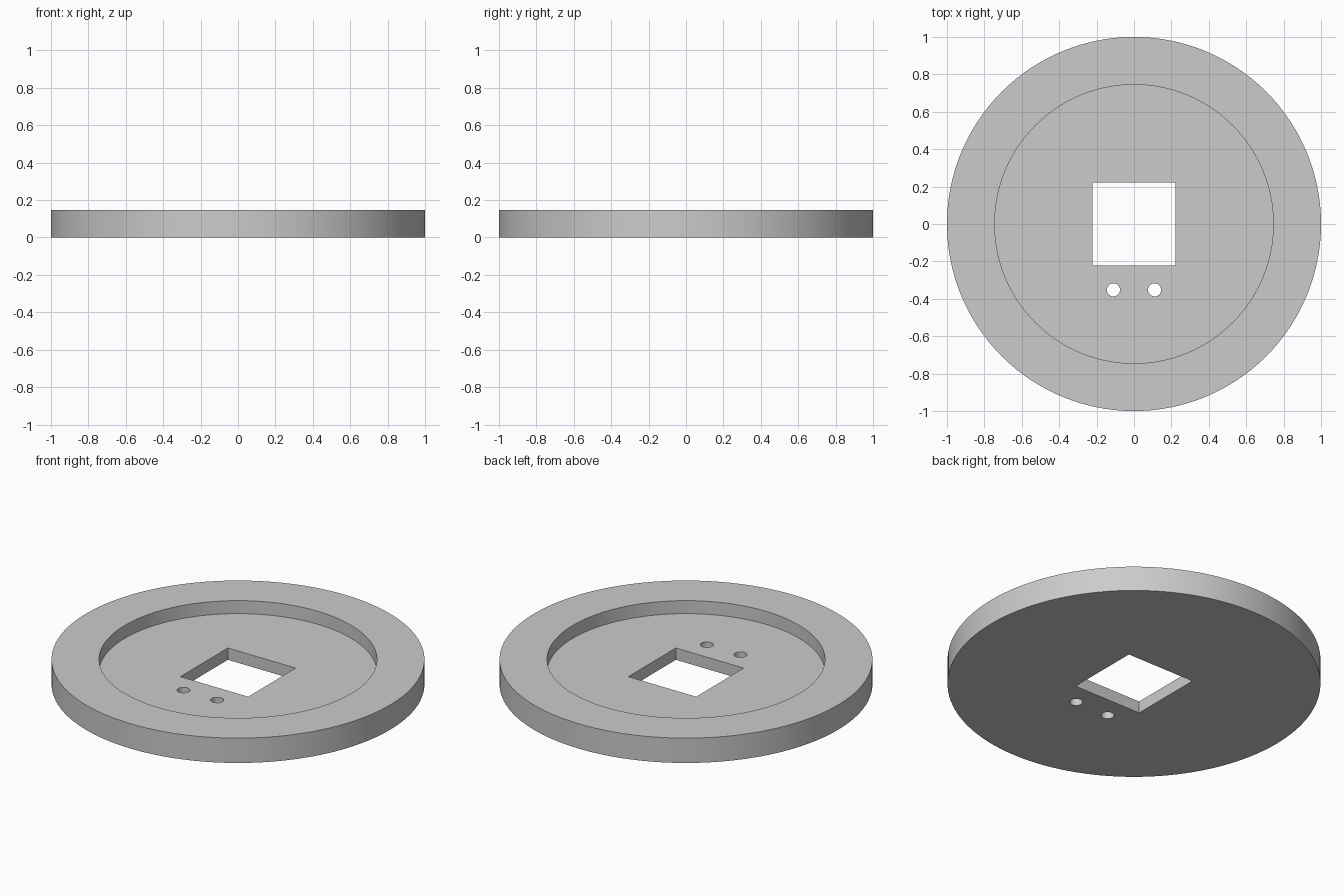
import bpy
import math

if "Cube" in bpy.data.objects:
    bpy.data.objects.remove(bpy.data.objects["Cube"], do_unlink=True)

HEIGHT = 0.147
FLOOR = 0.07

# Single grey material
grey = bpy.data.materials.new("plain grey")
grey.use_nodes = True
colour = (0.6, 0.6, 0.6, 1)
grey.diffuse_color = colour
grey.node_tree.nodes["Principled BSDF"].inputs["Base Color"].default_value = colour


def cylinder(name, radius, bottom, top, sides, x=0, y=0):
    bpy.ops.mesh.primitive_cylinder_add(
        vertices=sides, radius=radius, depth=top - bottom,
        location=(x, y, (bottom + top) / 2))
    obj = bpy.context.object
    obj.name = name
    obj.data.materials.append(grey)
    return obj


# Round body
disc = cylinder("recessed_disc", 1, 0, HEIGHT, 128)

# Round recess in the top, and two small holes near the front
cutters = [cylinder("recess_cutter", 0.745, FLOOR, 0.3, 128)]
for side, x in (("right", -0.11), ("left", 0.11)):
    cutters.append(cylinder(side + "_hole_cutter", 0.035, -0.1, 0.3, 32, x, -0.352))

# Square opening through the middle
bpy.ops.mesh.primitive_cube_add(size=0.444)
square = bpy.context.object
square.name = "square_opening_cutter"
square.data.materials.append(grey)
cutters.append(square)

# Cut the body, then discard the cutters
bpy.ops.object.select_all(action='DESELECT')
disc.select_set(True)
bpy.context.view_layer.objects.active = disc
for cutter in cutters:
    cutter.hide_render = True
    cut = disc.modifiers.new(cutter.name, 'BOOLEAN')
    cut.operation = 'DIFFERENCE'
    cut.solver = 'EXACT'
    cut.object = cutter
    bpy.ops.object.modifier_apply(modifier=cut.name)
    bpy.data.objects.remove(cutter, do_unlink=True)

# Smooth round walls with crisp rims
bpy.ops.object.shade_smooth_by_angle(angle=math.radians(30))
